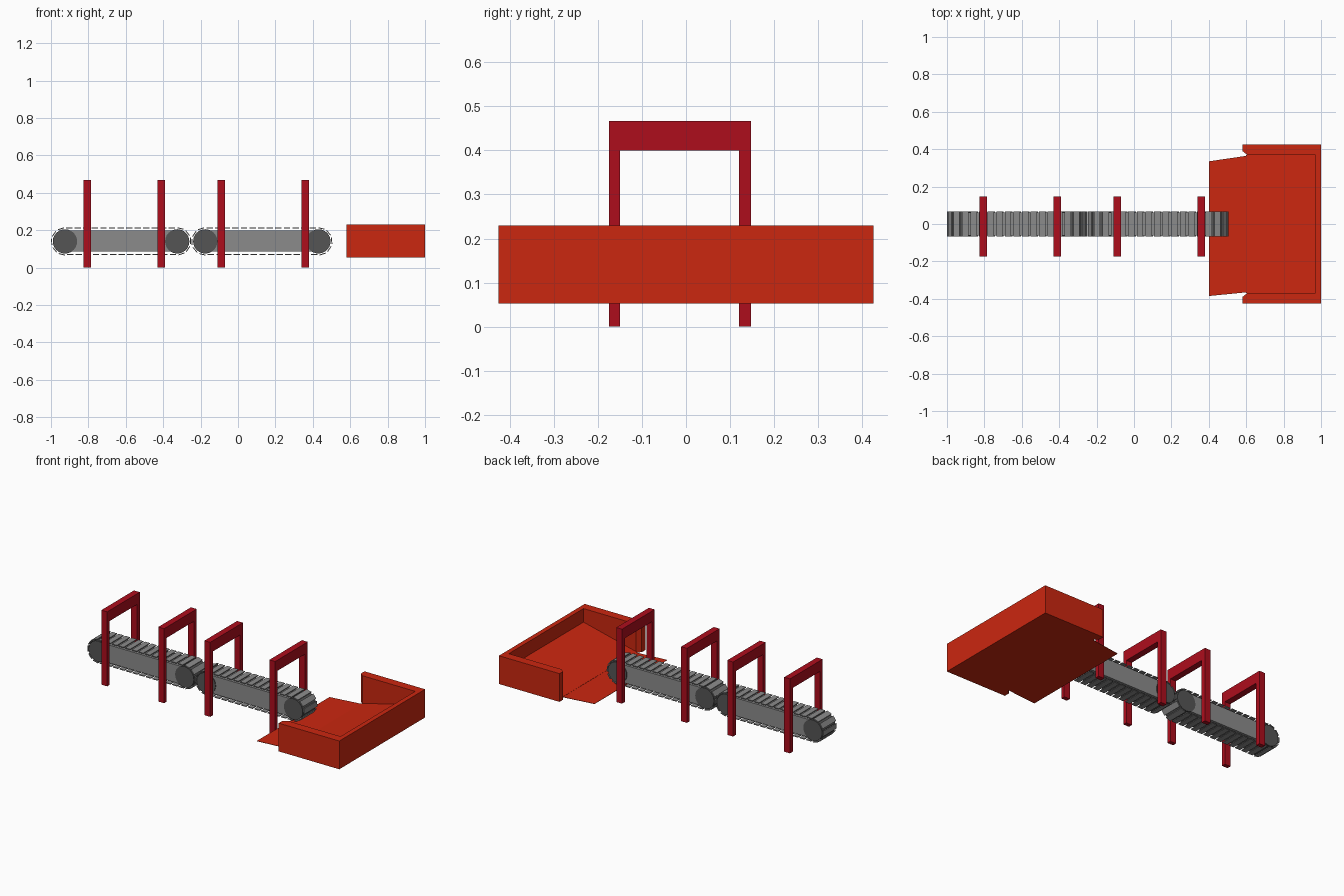
import bpy, bmesh, math
from mathutils import Matrix, Vector

if "Cube" in bpy.data.objects:
    bpy.data.objects.remove(bpy.data.objects["Cube"])


def material(name, rgb):
    m = bpy.data.materials.new(name)
    m.diffuse_color = (*rgb, 1)
    m.use_nodes = True
    m.node_tree.nodes["Principled BSDF"].inputs["Base Color"].default_value = m.diffuse_color
    return m


ORANGE = material("tray_red", (0.60, 0.020, 0.005))
RED = material("gate_red", (0.42, 0.004, 0.012))
GREY = material("frame_grey", (0.26, 0.26, 0.26))
DARK = material("roller_grey", (0.09, 0.09, 0.09))


def finish(name, bm, mat):
    bmesh.ops.recalc_face_normals(bm, faces=bm.faces)
    me = bpy.data.meshes.new(name)
    bm.to_mesh(me)
    bm.free()
    me.materials.append(mat)
    ob = bpy.data.objects.new(name, me)
    bpy.context.collection.objects.link(ob)
    return ob


def extrude_profile(name, points, offset, mat):
    """Closed 3D profile swept along an offset vector."""
    bm = bmesh.new()
    face = bm.faces.new([bm.verts.new(p) for p in points])
    ret = bmesh.ops.extrude_face_region(bm, geom=[face], use_keep_orig=True)
    verts = [g for g in ret["geom"] if isinstance(g, bmesh.types.BMVert)]
    bmesh.ops.translate(bm, verts=verts, vec=Vector(offset))
    return finish(name, bm, mat)


def add_box(bm, centre, size, angle=0.0):
    mat = (Matrix.Translation(centre) @ Matrix.Rotation(angle, 4, 'Y')
           @ Matrix.Diagonal((*size, 1)))
    bmesh.ops.create_cube(bm, size=1, matrix=mat)


def track_point(s, x0, x1, z, r):
    """Position and tilt at distance s around the belt loop."""
    run, arc = x1 - x0, math.pi * r
    if s < run:
        return Vector((x0 + s, 0, z + r)), 0.0
    s -= run
    if s < arc:
        a = s / r
        return Vector((x1 + r * math.sin(a), 0, z + r * math.cos(a))), a
    s -= arc
    if s < run:
        return Vector((x1 - s, 0, z - r)), math.pi
    a = math.pi + (s - run) / r
    return Vector((x0 + r * math.sin(a), 0, z + r * math.cos(a))), a


def conveyor(label, x0, x1):
    z, r, slats = 0.14, 0.071, 36
    # side frame block between the rollers
    bm = bmesh.new()
    add_box(bm, ((x0 + x1) / 2, 0, 0.142), (x1 - x0, 0.124, 0.112))
    finish(label + "_frame", bm, GREY)
    # end rollers
    for end, x in (("left", x0), ("right", x1)):
        bm = bmesh.new()
        bmesh.ops.create_cone(
            bm, cap_ends=True, segments=24, radius1=0.065, radius2=0.065,
            depth=0.132,
            matrix=Matrix.Translation((x, 0, z)) @ Matrix.Rotation(math.pi / 2, 4, 'X'))
        finish(f"{label}_{end}_roller", bm, DARK)
    # thin belt slats spaced around the loop
    bm = bmesh.new()
    length = 2 * (x1 - x0) + 2 * math.pi * r
    for i in range(slats):
        p, a = track_point((i + 0.5) * length / slats, x0, x1, z, r)
        add_box(bm, p, (0.034, 0.132, 0.005), a)
    finish(label + "_belt_slats", bm, GREY)


conveyor("first_conveyor", -0.925, -0.325)
conveyor("second_conveyor", -0.175, 0.430)

# four arch gates straddling the belts
ARCH = [(-0.175, 0), (-0.15, 0), (-0.15, 0.40), (0.12, 0.40),
        (0.12, 0), (0.148, 0), (0.148, 0.467), (-0.175, 0.467)]
for i, x in enumerate((-0.805, -0.41, -0.09, 0.36), 1):
    extrude_profile(f"gate_{i}", [(x - 0.02, y, z) for y, z in ARCH],
                    (0.04, 0, 0), RED)

# collection tray walls: U shape open towards the conveyors
BOTTOM, TOP = 0.053, 0.23
half = [(0.58, 0.39), (0.58, 0.425), (1.0, 0.425)]
inner = [(0.97, 0.37), (0.605, 0.37)]
plan = (half + [(x, -y) for x, y in reversed(half)]
        + [(x, -y) for x, y in reversed(inner)] + inner)
extrude_profile("tray_walls", [(x, y, BOTTOM) for x, y in plan],
                (0, 0, TOP - BOTTOM), ORANGE)

# sloping tray floor
wedge = [(0.60, BOTTOM), (0.97, BOTTOM), (0.97, 0.145), (0.60, BOTTOM + 0.003)]
extrude_profile("tray_floor", [(x, -0.37, z) for x, z in wedge],
                (0, 0.74, 0), ORANGE)

# thin entry flap under the last roller
flap = [(0.40, -0.385), (0.605, -0.365), (0.605, 0.365), (0.40, 0.335)]
extrude_profile("tray_entry_flap", [(x, y, BOTTOM) for x, y in flap],
                (0, 0, 0.002), ORANGE)
